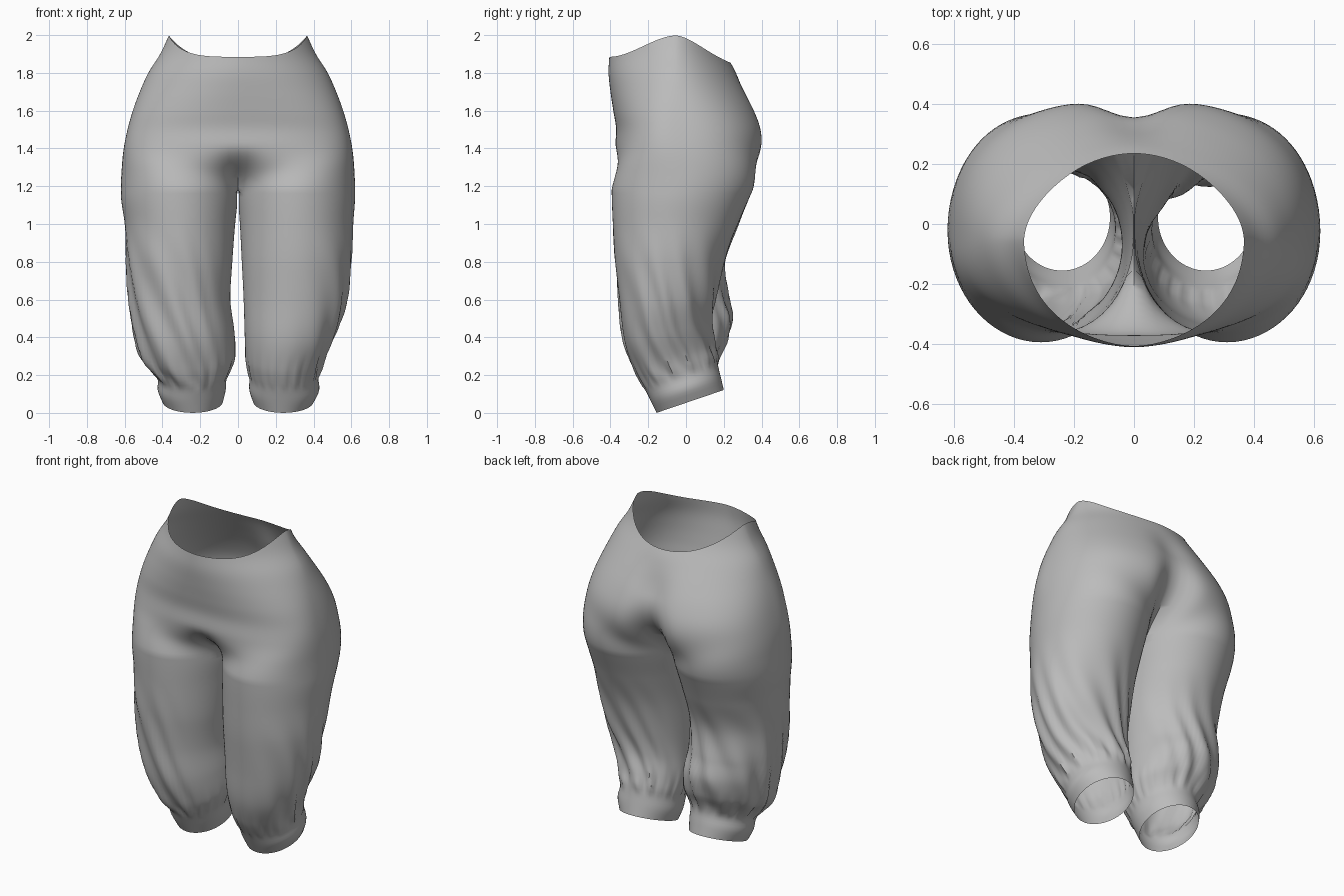
import bpy, bmesh, math

if "Cube" in bpy.data.objects:
    bpy.data.objects.remove(bpy.data.objects["Cube"])

# Profile rows: height, inner x, outer x, front y, back y
HIPS = [(2.0, 0, .365, -.40, .17), (1.9, 0, .412, -.405, .21), (1.8, 0, .475, -.41, .268),
        (1.7, 0, .52, -.40, .325), (1.6, 0, .557, -.385, .375), (1.5, 0, .585, -.37, .41),
        (1.4, 0, .605, -.38, .42), (1.3, 0, .615, -.393, .405), (1.15, 0, .62, -.393, .34)]
LEG_R = [(1.0, .01, .61, -.387, .275), (.8, .02, .60, -.375, .20), (.6, .03, .57, -.35, .155),
         (.45, .035, .515, -.325, .135), (.32, .04, .455, -.275, .15), (.25, .05, .435, -.24, .165),
         (.20, .06, .425, -.215, .17), (.13, .06, .43, -.185, .185), (.06, .08, .40, -.155, .20)]
LEG_L = [(1.0, .015, .60, -.387, .28), (.8, .03, .59, -.375, .21), (.6, .04, .575, -.35, .22),
         (.45, .02, .55, -.325, .24), (.32, .015, .515, -.275, .215), (.25, .04, .46, -.24, .18),
         (.20, .06, .425, -.215, .17), (.13, .065, .425, -.185, .185), (.06, .08, .40, -.155, .20)]
M, K = 64, 10            # segments around the outside, points across the crotch seam
TOP_ROWS, LEG_ROWS = 36, 60
CROTCH = 1.18
SEAM = math.radians(160)


def smooth(lo, hi, v):
    t = min(1, max(0, (v - lo) / (hi - lo)))
    return t * t * (3 - 2 * t)


def profile(rows, z):
    """Cubic interpolation of a profile table at height z."""
    z = min(rows[0][0], max(rows[-1][0], z))
    i = next(i for i in range(len(rows) - 1) if z >= rows[i + 1][0])
    p1, p2 = rows[i], rows[i + 1]
    p0, p3 = rows[max(i - 1, 0)], rows[min(i + 2, len(rows) - 1)]
    h = p2[0] - p1[0]
    t = (z - p1[0]) / h
    out = []
    for c in range(1, 5):
        m1 = (p2[c] - p0[c]) / (p2[0] - p0[0]) * h
        m2 = (p3[c] - p1[c]) / (p3[0] - p1[0]) * h
        out.append((2*t**3 - 3*t*t + 1) * p1[c] + (t**3 - 2*t*t + t) * m1
                   + (3*t*t - 2*t**3) * p2[c] + (t**3 - t*t) * m2)
    return out


def leg_point(rows, side, b, z):
    """Point on a leg tube; b = 0 outside, negative in front, positive behind."""
    xi, xo, f, k = profile(rows, z)
    cx, cy, rx, ry = (xi + xo) / 2, (f + k) / 2, (xo - xi) / 2, (k - f) / 2
    # slanting cloth folds that gather at the cuff
    zone = smooth(1.05, .45, z) * smooth(.19, .27, z)
    if side > 0:
        where, slant = smooth(-1.6, 0, b) * smooth(3.0, 1.8, b), 1.3
    else:
        where, slant = smooth(-2.6, -1.4, b) * smooth(2.9, 1.5, b), -1.3
    wave = math.sin(11 * (b + slant * z) + 1.2 * math.sin(3 * b))
    gather = .005 * math.sin(23 * b + 2 * math.sin(2 * b)) * smooth(.42, .26, z) * smooth(.19, .23, z)
    r = 1 + (.012 * wave * zone * where + gather) / .26
    return cx + rx * r * math.cos(b), cy + ry * r * math.sin(b)


def body_point(rows, side, a, z):
    """Point on the hip half ring, easing into the leg tube towards the crotch."""
    _, xo, f, k = profile(rows, z)
    cy = -.055
    s, c = math.sin(a), max(0, math.cos(a))
    # slightly pointed oval at the waist, fuller oval at the hips
    p = 1.15 - .33 * smooth(1.95, 1.45, z)
    x = xo * c ** p
    y = cy + math.copysign(abs(s) ** p, s) * ((k - cy) if s > 0 else (cy - f))
    # cleft behind and crease in front
    if s > 0:
        y -= (.035 * smooth(1.85, 1.6, z) + .12 * smooth(1.6, 1.25, z)) * math.exp(-(x / .11) ** 2)
    else:
        y += .07 * smooth(1.42, 1.22, z) * math.exp(-(x / .10) ** 2)
    lx, ly = leg_point(rows, side, a * SEAM / (math.pi / 2), z)
    back = smooth(-.5, .5, s)
    t = smooth(1.52 + .03 * back, CROTCH - .04, z)
    t = t / smooth(1.52 + .03 * back, CROTCH - .04, CROTCH)
    w = t ** (1.5 + .8 * abs(s) ** 4)
    return x + (lx - x) * w, y + (ly - y) * w


def build_half(bm, side):
    rows = HIPS + (LEG_R if side > 0 else LEG_L)
    angles = [-math.pi / 2 + math.pi * i / M for i in range(M + 1)]
    new = lambda x, y, z: bm.verts.new((side * x, y, z))
    # hips, from the dipping waist edge down to the crotch
    prev = None
    for r in range(TOP_ROWS + 1):
        line = []
        for i, a in enumerate(angles):
            c = max(0, math.cos(a))
            rim = 1.885 + .113 * c ** 4 if a < 0 else 1.855 + .143 * c ** 2.5
            z = rim + (CROTCH - rim) * r / TOP_ROWS
            x, y = body_point(rows, side, a, z)
            line.append(new(0 if i in (0, M) else x, y, z))
        if prev:
            for i in range(M):
                bm.faces.new((prev[i], prev[i + 1], line[i + 1], line[i]))
        prev = line
    # crotch seam closes the half ring into a leg opening
    y0, y1 = prev[0].co.y, prev[-1].co.y
    for j in range(1, K + 1):
        t = j / (K + 1)
        prev.append(new(0, y1 + (y0 - y1) * t, CROTCH))
    # leg and cuff, with the hem tilted up towards the back
    n = M + 1 + K
    bs = [a * SEAM / (math.pi / 2) for a in angles]
    bs += [SEAM + (2 * math.pi - 2 * SEAM) * j / (K + 1) for j in range(1, K + 1)]
    for r in range(1, LEG_ROWS + 1):
        z = CROTCH + (.06 - CROTCH) * r / LEG_ROWS
        tilt = .34 * smooth(.75, .22, z)
        line = []
        for b in bs:
            x, y = leg_point(rows, side, b if b <= math.pi else b - 2 * math.pi, z)
            line.append(new(max(x, .004), y, z + tilt * (y - .02)))
        for i in range(n):
            j = (i + 1) % n
            bm.faces.new((prev[i], prev[j], line[j], line[i]))
        prev = line


bm = bmesh.new()
for side in (1, -1):
    build_half(bm, side)
bmesh.ops.remove_doubles(bm, verts=bm.verts, dist=.0005)
bmesh.ops.recalc_face_normals(bm, faces=bm.faces)
# make sure the outside of the cloth faces outwards
widest = max(bm.faces, key=lambda f: f.calc_center_median().x)
if widest.normal.x < 0:
    bmesh.ops.reverse_faces(bm, faces=bm.faces)
mesh = bpy.data.meshes.new("trousers")
bm.to_mesh(mesh)
bm.free()
trousers = bpy.data.objects.new("trousers", mesh)
bpy.context.collection.objects.link(trousers)

grey = bpy.data.materials.new("grey cloth")
grey.diffuse_color = (.5, .5, .5, 1)
grey.use_nodes = True
grey.node_tree.nodes["Principled BSDF"].inputs["Base Color"].default_value = grey.diffuse_color
mesh.materials.append(grey)
bpy.context.view_layer.objects.active = trousers
trousers.select_set(True)
bpy.ops.object.shade_smooth_by_angle(angle=math.radians(50))
